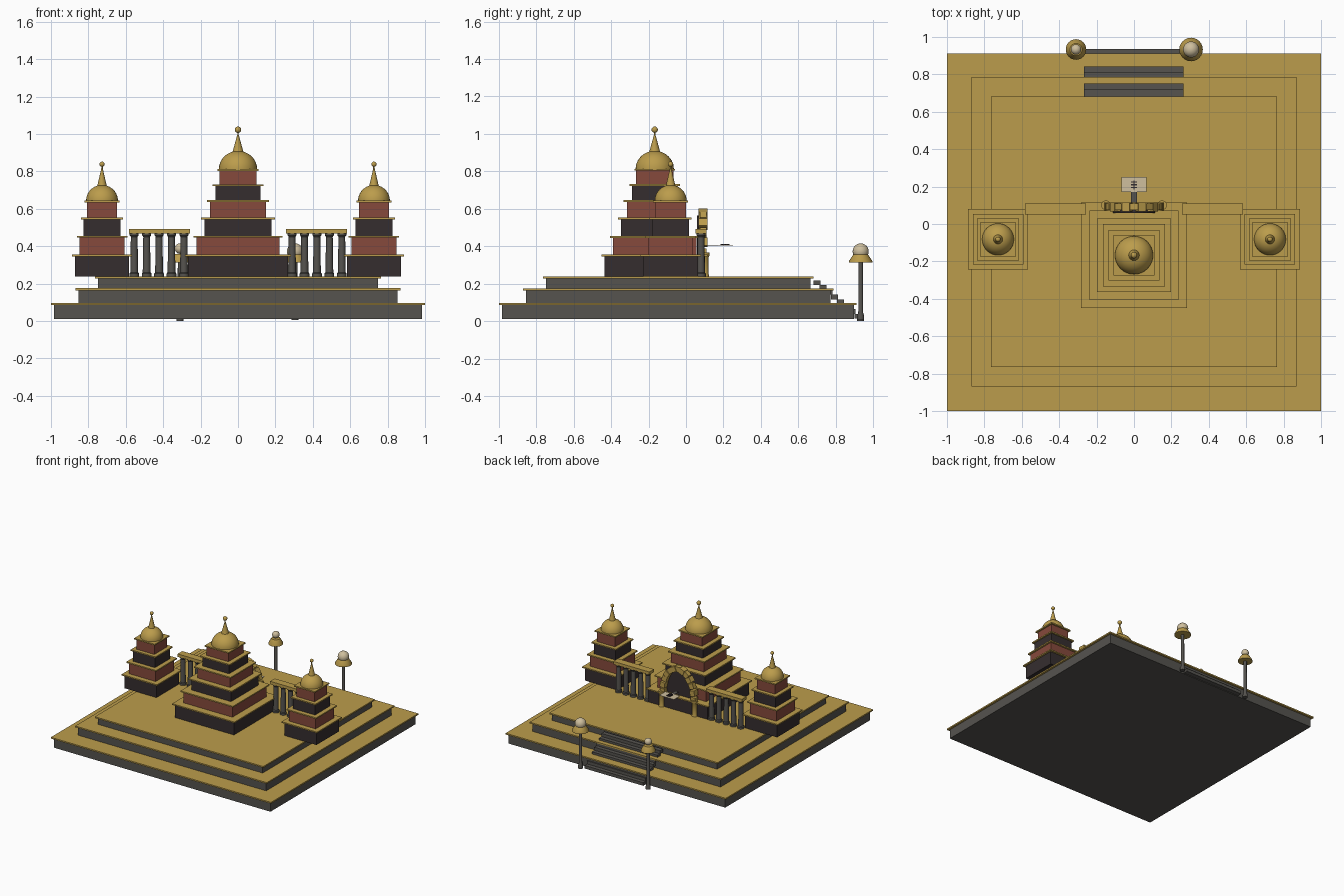
import bpy, bmesh, math
from mathutils import Matrix, Vector

if "Cube" in bpy.data.objects:
    bpy.data.objects.remove(bpy.data.objects["Cube"])


def material(name, rgb):
    m = bpy.data.materials.new(name)
    m.diffuse_color = (*rgb, 1)
    m.use_nodes = True
    m.node_tree.nodes["Principled BSDF"].inputs["Base Color"].default_value = m.diffuse_color
    return m


GOLD = material("gold", (0.50, 0.335, 0.072))
STONE = material("grey stone", (0.092, 0.087, 0.078))
DARK = material("dark stone", (0.036, 0.027, 0.028))
BRICK = material("red brick", (0.24, 0.068, 0.045))
PALE = material("pale glass", (0.62, 0.52, 0.34))


def finish(name, bm, mat, smooth=False):
    bmesh.ops.recalc_face_normals(bm, faces=bm.faces)
    me = bpy.data.meshes.new(name)
    bm.to_mesh(me)
    bm.free()
    ob = bpy.data.objects.new(name, me)
    bpy.context.collection.objects.link(ob)
    me.materials.append(mat)
    if smooth:
        bpy.ops.object.select_all(action='DESELECT')
        ob.select_set(True)
        bpy.context.view_layer.objects.active = ob
        bpy.ops.object.shade_smooth_by_angle(angle=math.radians(35))
    return ob


def box(name, x0, x1, y0, y1, z0, z1, mat):
    bm = bmesh.new()
    m = Matrix.Translation(((x0 + x1) / 2, (y0 + y1) / 2, (z0 + z1) / 2)) \
        @ Matrix.Diagonal((x1 - x0, y1 - y0, z1 - z0, 1))
    bmesh.ops.create_cube(bm, size=1, matrix=m)
    return finish(name, bm, mat)


def lathe(name, x, y, profile, mat, sides=24):
    """Spin (radius, height) points about a vertical axis."""
    bm = bmesh.new()
    vs = [bm.verts.new((x + r, y, z)) for r, z in profile]
    es = [bm.edges.new(p) for p in zip(vs, vs[1:])]
    bmesh.ops.spin(bm, geom=vs + es, cent=(x, y, 0), axis=(0, 0, 1),
                   angle=math.tau, steps=sides, use_duplicate=False)
    bmesh.ops.remove_doubles(bm, verts=bm.verts, dist=1e-5)
    return finish(name, bm, mat, True)


def ball(name, x, y, z, r, mat):
    bm = bmesh.new()
    bmesh.ops.create_uvsphere(bm, u_segments=20, v_segments=12, radius=r,
                              matrix=Matrix.Translation((x, y, z)))
    return finish(name, bm, mat, True)


# Terraced platform: half width, front, back, bottom, top
for i, (w, f, b, z0, z1) in enumerate([(1.0, -1.0, 0.912, 0.01, 0.097),
                                       (0.87, -0.87, 0.787, 0.097, 0.175),
                                       (0.765, -0.765, 0.682, 0.175, 0.239)]):
    e = 0.016
    box(f"terrace_{i+1}", -w + e, w - e, f + e, b - e, z0, z1 - 0.011, STONE)
    box(f"terrace_cap_{i+1}", -w, w, f, b, z1 - 0.011, z1, GOLD)

# Rear stairs: one straight flight, partly sunk into the terraces
for i in range(8):
    y, z = 0.70 + 0.0311 * i, 0.205 - 0.0257 * i
    box(f"step_{i+1}", -0.267, 0.265, y - 0.019, y + 0.019, z - 0.012, z + 0.013, STONE)


# Stepped towers: (body half width, cap half width, cap height)
def tower(name, x, y, tiers, dome_r, dome_h, tip_r, tip_z, bead_z, bead_r):
    z = 0.239
    for i, (body, cap, top) in enumerate(tiers):
        box(f"{name}_tier_{i+1}", x - body, x + body, y - body, y + body,
            z, top - 0.005, BRICK if i % 2 else DARK)
        box(f"{name}_cap_{i+1}", x - cap, x + cap, y - cap, y + cap,
            top - 0.005, top + 0.005, GOLD)
        z = top + 0.005
    arc = [(dome_r * math.cos(a), z + dome_h * math.sin(a))
           for a in [math.pi / 2 * k / 10 for k in range(10)]]
    lathe(f"{name}_dome", x, y, [(0, z - 0.004), (dome_r, z - 0.004)] + arc
          + [(0, z + dome_h)], GOLD, 32)
    lathe(f"{name}_spire", x, y, [(0, z + dome_h - 0.012), (tip_r, z + dome_h - 0.012),
                                  (0.004, tip_z), (0.004, bead_z), (0, bead_z)], GOLD, 16)
    ball(f"{name}_bead", x, y, bead_z, bead_r, GOLD)


tower("main_tower", 0, -0.167,
      [(0.268, 0.283, 0.35), (0.222, 0.238, 0.45), (0.179, 0.197, 0.547),
       (0.149, 0.166, 0.641), (0.121, 0.135, 0.726), (0.099, 0.109, 0.808)],
      0.102, 0.096, 0.031, 0.995, 1.022, 0.017)
for s, side in ((-1, "left"), (1, "right")):
    tower(f"{side}_tower", s * 0.727, -0.082,
          [(0.145, 0.161, 0.35), (0.12, 0.135, 0.45), (0.099, 0.112, 0.547),
           (0.081, 0.094, 0.639)], 0.085, 0.083, 0.027, 0.815, 0.838, 0.014)

    # Colonnade joining the towers
    xs = sorted((s * 0.257, s * 0.584))
    box(f"{side}_beam", *xs, 0.05, 0.11, 0.468, 0.492, GOLD)
    for i in range(5):
        lathe(f"{side}_column_{i+1}", s * (0.289 + 0.0665 * i), 0.08,
              [(0, 0.239), (0.026, 0.239), (0.026, 0.254), (0.021, 0.26), (0.018, 0.45),
               (0.024, 0.458), (0.024, 0.469), (0, 0.469)], STONE, 16)

    # Gate posts
    lathe(f"{side}_gate_post", s * 0.15, 0.1,
          [(0, 0.239), (0.024, 0.239), (0.02, 0.255), (0.02, 0.34),
           (0.026, 0.35), (0.026, 0.365), (0, 0.365)], GOLD, 16)

# Gate arch of separate blocks
RX, RZ, CZ = 0.14, 0.215, 0.365
for i in range(13):
    a = math.pi * i / 12
    tilt = math.atan2(RX * math.sin(a), RZ * math.cos(a)) if 0 < i < 12 else -a
    n = Vector((math.cos(a) / RX, 0, math.sin(a) / RZ))
    tilt = -math.atan2(n.z, n.x)
    bm = bmesh.new()
    depth = 0.048 if i % 2 else 0.036
    bmesh.ops.create_cube(bm, size=1, matrix=Matrix.Translation(
        (RX * math.cos(a), 0.092, CZ + RZ * math.sin(a)))
        @ Matrix.Rotation(tilt, 4, 'Y') @ Matrix.Diagonal((0.042, depth, 0.044, 1)))
    finish(f"arch_block_{i+1}", bm, GOLD)

# Dark door panel filling the arch
bm = bmesh.new()
pts = [(0.125, 0.25)] + [(0.125 * math.cos(math.pi * k / 16), CZ + 0.2 * math.sin(math.pi * k / 16))
                         for k in range(17)] + [(-0.125, 0.25)]
face = bm.faces.new([bm.verts.new((x, 0.06, z)) for x, z in pts])
ext = bmesh.ops.extrude_face_region(bm, geom=[face])["geom"]
bmesh.ops.translate(bm, vec=(0, 0.015, 0),
                    verts=[g for g in ext if isinstance(g, bmesh.types.BMVert)])
finish("door_panel", bm, DARK)

# Small offering tray with its ornament and support arm
box("tray", -0.066, 0.068, 0.17, 0.25, 0.403, 0.405, PALE)
box("tray_arm", -0.015, 0.015, 0.115, 0.17, 0.40, 0.404, STONE)
box("ornament_stem", -0.004, 0.004, 0.185, 0.232, 0.405, 0.411, DARK)
for i, y in enumerate((0.195, 0.21, 0.225)):
    box(f"ornament_bar_{i+1}", -0.016, 0.016, y - 0.003, y + 0.003, 0.405, 0.413, DARK)

# Lamps beside the stairs
for name, x, z, hood, globe in (("left_lamp", -0.31, 0.0, 0.055, 0.028),
                                ("right_lamp", 0.305, 0.006, 0.063, 0.043)):
    y = 0.933
    lathe(f"{name}_post", x, y, [(0, z), (0.019, z), (0.019, z + 0.02), (0.013, z + 0.04),
                                 (0.012, 0.32), (0, 0.32)], STONE, 16)
    lathe(f"{name}_hood", x, y, [(0, 0.312), (hood, 0.312), (hood, 0.32),
                                 (hood * 0.6, 0.358), (0, 0.358)], GOLD)
    ball(f"{name}_globe", x, y, 0.415 - globe, globe, PALE)
